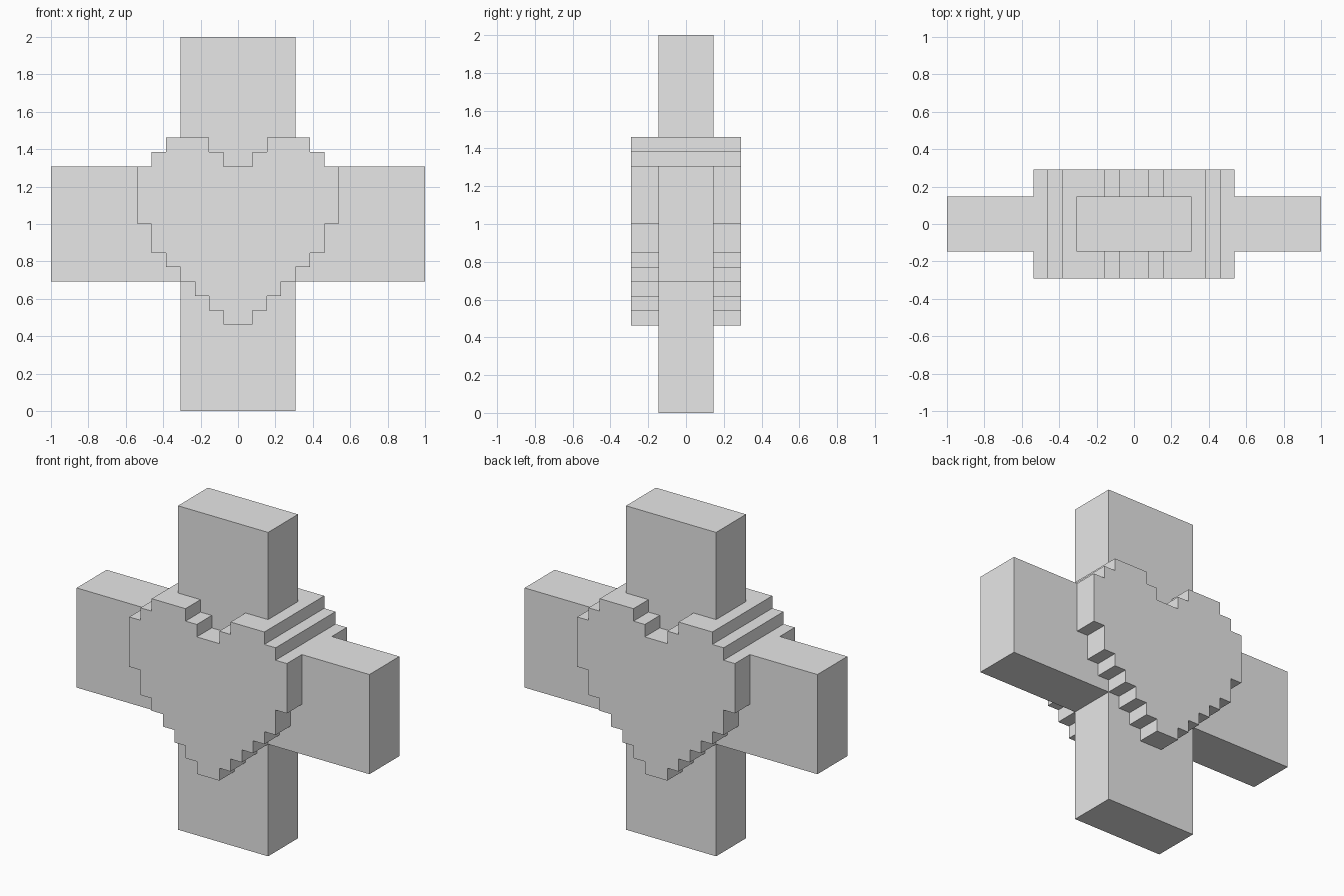
import bpy
import bmesh

cube = bpy.data.objects.get("Cube")
if cube:
    bpy.data.objects.remove(cube, do_unlink=True)

U = 1 / 13  # size of one step of the heart outline

grey = bpy.data.materials.new("plain_grey")
grey.use_nodes = True
grey.diffuse_color = (0.8, 0.8, 0.8, 1)
grey.node_tree.nodes["Principled BSDF"].inputs["Base Color"].default_value = (0.8, 0.8, 0.8, 1)


def mirrored_slab(name, right_half, half_depth):
    """Extrude a left-right symmetric outline (in steps) front to back."""
    outline = right_half + [(-x, z) for x, z in reversed(right_half)]
    bm = bmesh.new()
    face = bm.faces.new([bm.verts.new((x * U, -half_depth * U, z * U)) for x, z in outline])
    new = bmesh.ops.extrude_face_region(bm, geom=[face])["geom"]
    verts = [v for v in new if isinstance(v, bmesh.types.BMVert)]
    bmesh.ops.translate(bm, vec=(0, 2 * half_depth * U, 0), verts=verts)
    bmesh.ops.recalc_face_normals(bm, faces=bm.faces)
    mesh = bpy.data.meshes.new(name)
    bm.to_mesh(mesh)
    bm.free()
    mesh.materials.append(grey)
    obj = bpy.data.objects.new(name, mesh)
    bpy.context.collection.objects.link(obj)
    return obj


# Thin cross with four equal arms
mirrored_slab("cross", [(4, 0), (4, 9), (13, 9), (13, 17), (4, 17), (4, 26)], 1.9)

# Thick stepped heart through the middle: (half width, height where it ends)
rows = [(1, 7), (2, 8), (3, 9), (4, 10), (5, 11), (6, 13), (7, 17), (6, 18), (5, 19)]
heart = []
bottom = 6
for width, top in rows:
    heart += [(width, bottom), (width, top)]
    bottom = top
# Stepped notch between the two lobes
heart += [(2, 19), (2, 18), (1, 18), (1, 17)]
mirrored_slab("heart", heart, 3.8)
